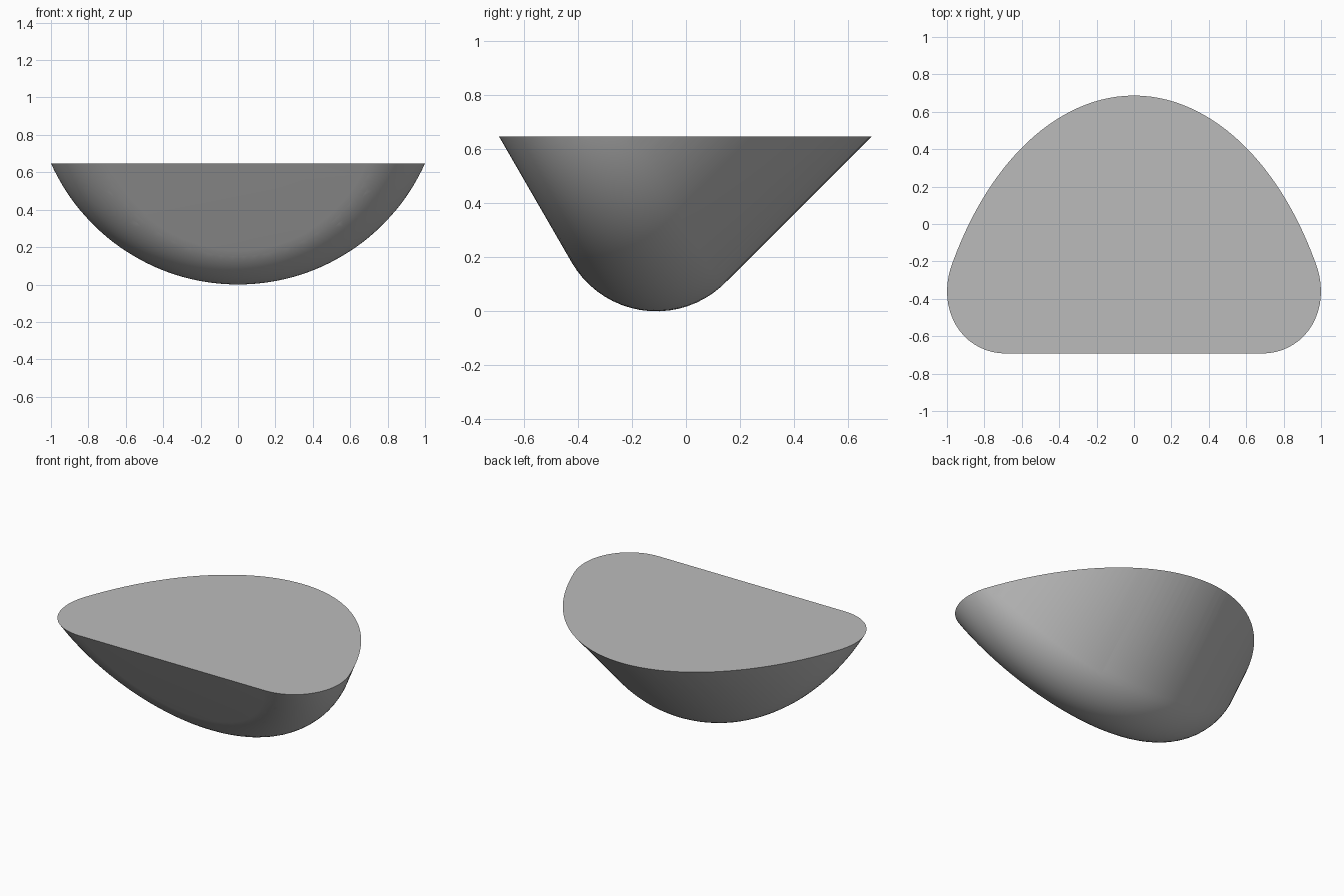
import bpy
import bmesh
from math import sin, cos, pi, radians
from mathutils import Vector

cube = bpy.data.objects.get("Cube")
if cube:
    bpy.data.objects.remove(cube, do_unlink=True)

EDGE_RADIUS = 0.362     # rounding along the keel
KEEL_RADIUS = 0.734     # arc of the keel seen from the front
RIM_HEIGHT = 0.647
STEPS, RING = 96, 64


def keel(t, narrow=1.0, shift=0.0):
    """Point on the keel arc, which leans forward by thirty degrees."""
    z = EDGE_RADIUS + KEEL_RADIUS * (1 - cos(t))
    y = -0.11 - (z - EDGE_RADIUS) * 0.577
    return Vector((KEEL_RADIUS * sin(t) * narrow, y + shift, z + shift))


def add_tube(bm, narrow, shift):
    """Rings of vertices around the keel arc."""
    for i in range(STEPS + 1):
        t = radians(105) * (2 * i / STEPS - 1)
        centre = keel(t, narrow, shift)
        tangent = (keel(t + 0.001, narrow, shift) - keel(t - 0.001, narrow, shift)).normalized()
        side = Vector((0, -0.866, -0.5))
        other = tangent.cross(side).normalized()
        for j in range(RING):
            a = 2 * pi * j / RING
            bm.verts.new(centre + EDGE_RADIUS * (side * cos(a) + other * sin(a)))


# Rounded body: hull of the keel tube and its copy swept up and back
bm = bmesh.new()
add_tube(bm, 1.0, 0.0)
add_tube(bm, 0.97, 0.6)
bmesh.ops.convex_hull(bm, input=bm.verts[:])
bmesh.ops.delete(bm, geom=[v for v in bm.verts if not v.link_faces], context='VERTS')

# Flat top
cut = bmesh.ops.bisect_plane(bm, geom=bm.verts[:] + bm.edges[:] + bm.faces[:],
                             plane_co=(0, 0, RIM_HEIGHT), plane_no=(0, 0, 1), clear_outer=True)
rim = [e for e in cut["geom_cut"] if isinstance(e, bmesh.types.BMEdge)]
bmesh.ops.contextual_create(bm, geom=rim)
bmesh.ops.dissolve_limit(bm, angle_limit=radians(0.2), verts=bm.verts[:], edges=bm.edges[:])
bmesh.ops.recalc_face_normals(bm, faces=bm.faces[:])

mesh = bpy.data.meshes.new("rounded_body")
bm.to_mesh(mesh)
bm.free()
body = bpy.data.objects.new("rounded_body", mesh)
bpy.context.collection.objects.link(body)

# Plain grey
grey = bpy.data.materials.new("plain_grey")
grey.use_nodes = True
colour = (0.5, 0.5, 0.5, 1)
grey.diffuse_color = colour
grey.node_tree.nodes["Principled BSDF"].inputs["Base Color"].default_value = colour
mesh.materials.append(grey)

bpy.ops.object.select_all(action='DESELECT')
body.select_set(True)
bpy.context.view_layer.objects.active = body
bpy.ops.object.shade_smooth_by_angle(angle=radians(30))
